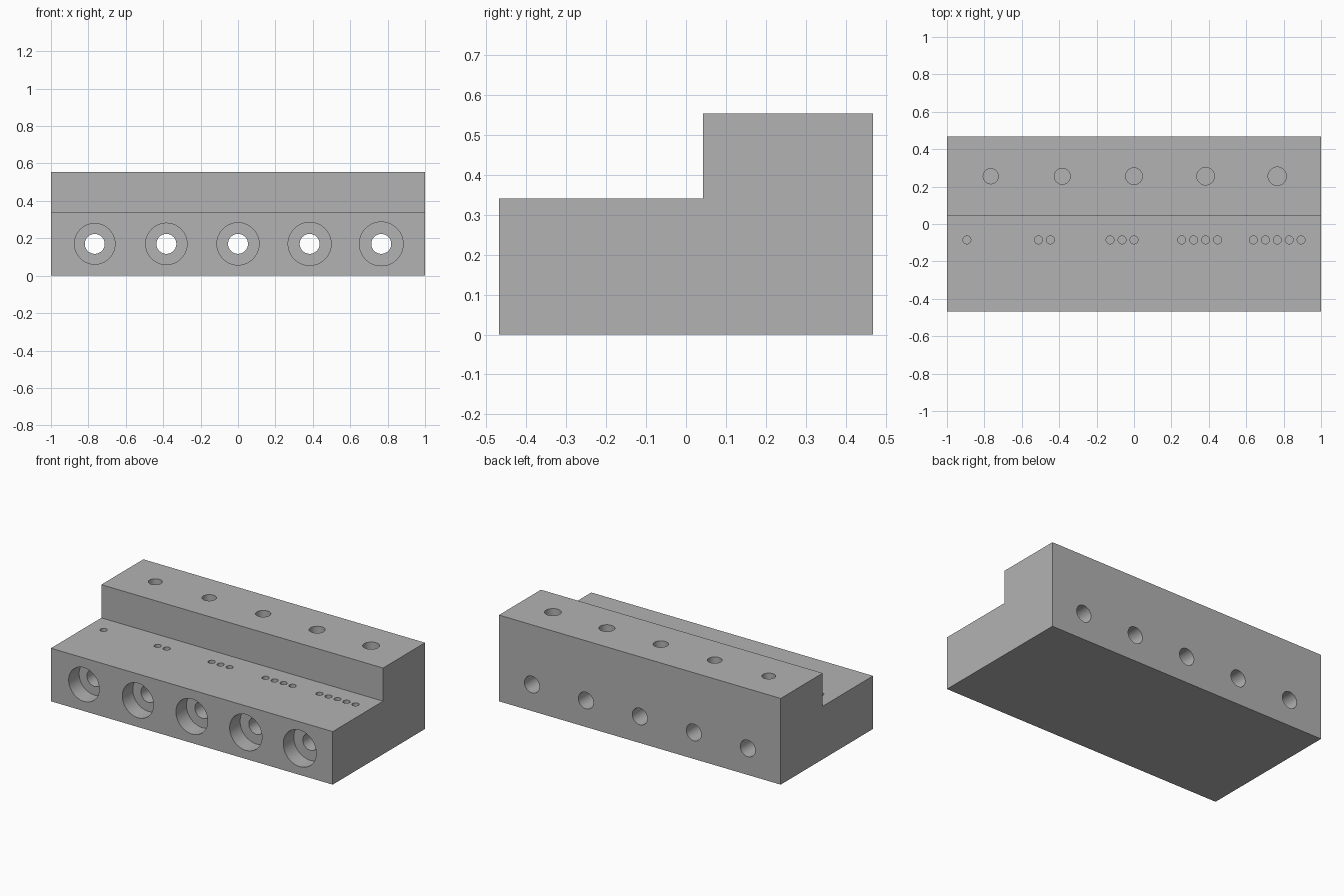
import bpy
import bmesh
from math import pi, radians
from mathutils import Matrix, Vector

cube = bpy.data.objects.get("Cube")
if cube:
    bpy.data.objects.remove(cube)

MM = 2 / 94                     # working unit: the block is 94 long
DEPTH, HEIGHT, LEDGE, STEP = 44 * MM, 26 * MM, 16 * MM, 2 * MM
FRONT, BACK = -DEPTH / 2, DEPTH / 2
OVER = 0.02                     # how far cutters stick out of the surface

grey = bpy.data.materials.new("plain grey")
grey.use_nodes = True
colour = (0.448, 0.448, 0.448, 1)
grey.diffuse_color = colour
grey.node_tree.nodes["Principled BSDF"].inputs["Base Color"].default_value = colour


def make_object(name, bm):
    bmesh.ops.recalc_face_normals(bm, faces=bm.faces)
    mesh = bpy.data.meshes.new(name)
    bm.to_mesh(mesh)
    bm.free()
    mesh.materials.append(grey)
    obj = bpy.data.objects.new(name, mesh)
    bpy.context.collection.objects.link(obj)
    return obj


def add_cylinder(bm, start, end, radius):
    start, end = Vector(start), Vector(end)
    axis = end - start
    turn = axis.to_track_quat('Z', 'Y').to_matrix().to_4x4()
    bmesh.ops.create_cone(bm, cap_ends=True, segments=64, radius1=radius, radius2=radius,
                          depth=axis.length, matrix=Matrix.Translation((start + end) / 2) @ turn)


# Stepped block: side profile extruded along x
bm = bmesh.new()
profile = [(FRONT, 0), (BACK, 0), (BACK, HEIGHT), (STEP, HEIGHT), (STEP, LEDGE), (FRONT, LEDGE)]
face = bm.faces.new([bm.verts.new((-1, y, z)) for y, z in profile])
side = bmesh.ops.extrude_face_region(bm, geom=[face])
bmesh.ops.translate(bm, vec=(2, 0, 0), verts=[v for v in side["geom"] if isinstance(v, bmesh.types.BMVert)])
block = make_object("stepped_block", bm)

# Cutters: counterbores, top sockets and marker dots together, through bores apart
pockets, bores = bmesh.new(), bmesh.new()
for i in range(5):
    x = (i - 2) * 18 * MM
    z = LEDGE / 2
    add_cylinder(pockets, (x, FRONT - OVER, z), (x, FRONT + 5 * MM, z), (5.1 + 0.1 * i) * MM)
    add_cylinder(bores, (x, FRONT - OVER, z), (x, BACK + OVER, z), 2.5 * MM)
    y = STEP + 10 * MM
    add_cylinder(pockets, (x, y, HEIGHT - 10 * MM), (x, y, HEIGHT + OVER), (1.9 + 0.1 * i) * MM)
    # Marker dots count the position of each hole
    for j in range(i + 1):
        dot = x + (3 * j - 6) * MM
        add_cylinder(pockets, (dot, -4 * MM, LEDGE - MM), (dot, -4 * MM, LEDGE + OVER), MM)

bpy.context.view_layer.objects.active = block
block.select_set(True)
for name, bm in (("pocket_cutter", pockets), ("bore_cutter", bores)):
    cutter = make_object(name, bm)
    cutter.hide_render = True
    cut = block.modifiers.new(name, 'BOOLEAN')
    cut.operation, cut.solver, cut.object = 'DIFFERENCE', 'EXACT', cutter
    bpy.ops.object.modifier_apply(modifier=name)
    bpy.data.objects.remove(cutter)

bpy.ops.object.shade_smooth_by_angle(angle=radians(30))
